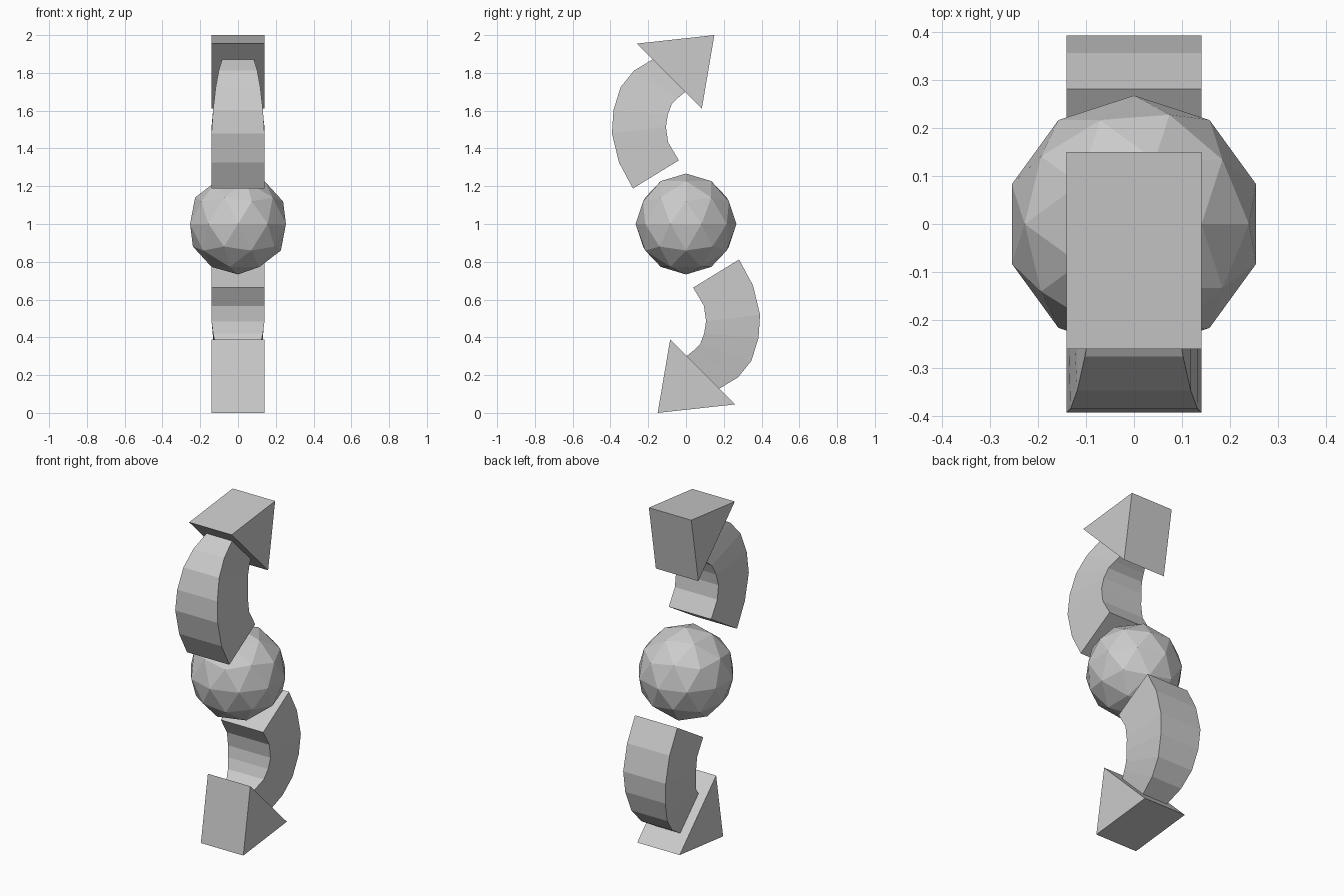
import bpy, bmesh
from mathutils import Matrix

if "Cube" in bpy.data.objects:
    bpy.data.objects.remove(bpy.data.objects["Cube"])

HALF = 0.14
PIVOT = Matrix.Translation((0, 0, 1))
# half turn about the x axis through the ball's centre
FLIP = PIVOT @ Matrix.Rotation(3.14159265, 4, 'X') @ PIVOT.inverted()


def loft(name, sections, matrix):
    """Skin a closed solid through rings of points."""
    bm = bmesh.new()
    rings = [[bm.verts.new(p) for p in s] for s in sections]
    n = len(rings[0])
    for a, b in zip(rings, rings[1:]):
        for i in range(n):
            j = (i + 1) % n
            bm.faces.new((a[i], a[j], b[j], b[i]))
    bm.faces.new(rings[0])
    bm.faces.new(rings[-1])
    bm.transform(matrix)
    bmesh.ops.recalc_face_normals(bm, faces=bm.faces)
    mesh = bpy.data.meshes.new(name)
    bm.to_mesh(mesh)
    bm.free()
    obj = bpy.data.objects.new(name, mesh)
    bpy.context.collection.objects.link(obj)


# arrow head outline (y, z)
HEAD = [(-0.26, 1.955), (0.15, 2.0), (0.084, 1.612)]

# curved shaft: outer (y, z), inner (y, z), half width
SHAFT = [
    ((-0.281, 1.188), (-0.038, 1.337), HALF),
    ((-0.355, 1.326), (-0.095, 1.433), HALF),
    ((-0.392, 1.480), (-0.106, 1.515), HALF),
    ((-0.384, 1.603), (-0.096, 1.580), 0.132),
    ((-0.346, 1.725), (-0.074, 1.638), 0.118),
    ((-0.275, 1.812), (-0.040, 1.670), 0.102),
    ((-0.174, 1.873), (0.000, 1.702), 0.084),
]


def shaft_ring(outer, inner, w):
    return [(-w, *outer), (w, *outer), (w, *inner), (-w, *inner)]


for prefix, m in (("upper", Matrix.Identity(4)), ("lower", FLIP)):
    loft(prefix + "_arrow_head", [[(x, *p) for p in HEAD] for x in (-HALF, HALF)], m)
    loft(prefix + "_arrow_shaft", [shaft_ring(*s) for s in SHAFT], m)

# faceted ball in the middle
bpy.ops.mesh.primitive_ico_sphere_add(subdivisions=2, radius=0.267, location=(0, 0, 1))
bpy.context.object.name = "ball"
